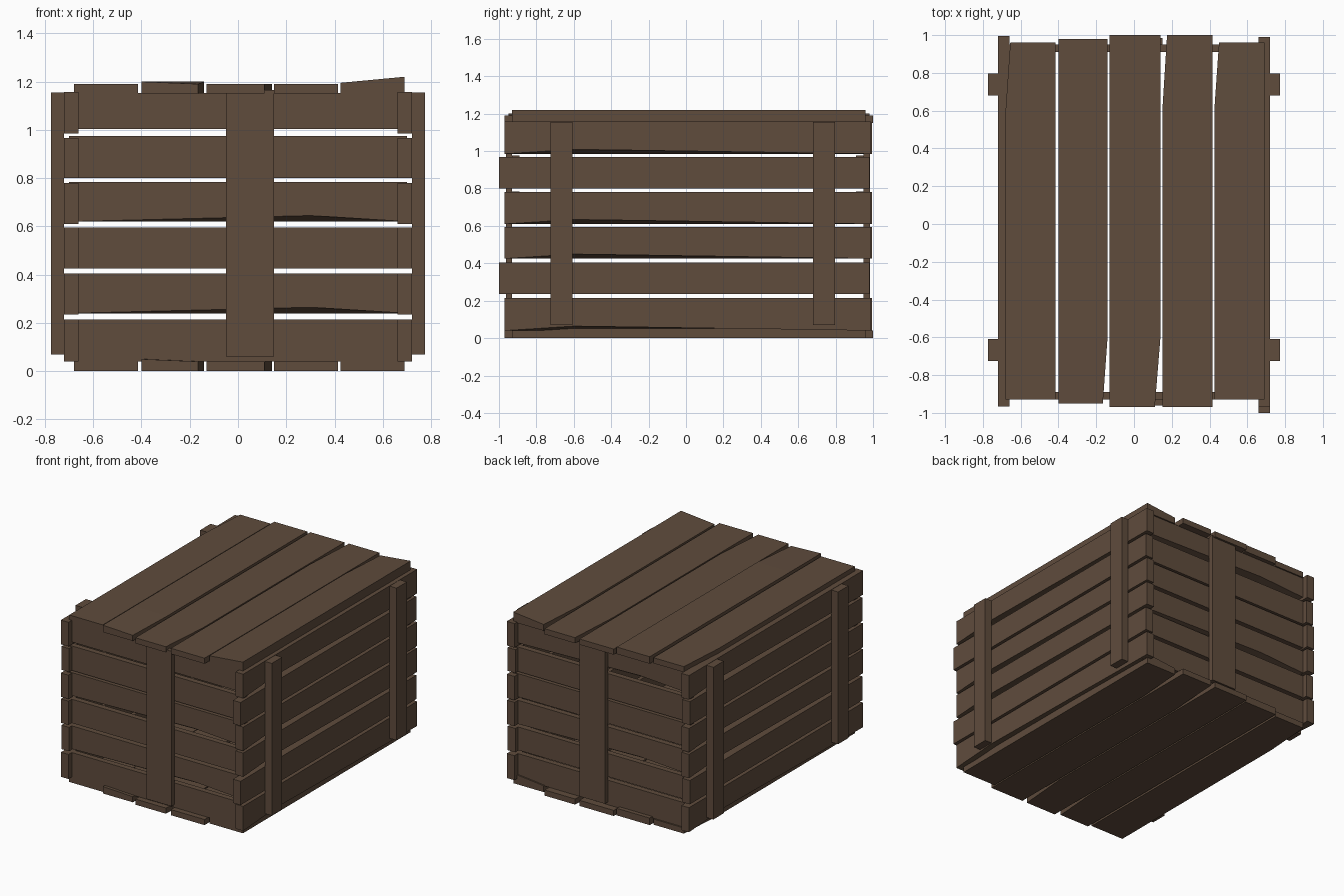
import bpy
from mathutils import Vector

cube = bpy.data.objects.get("Cube")
if cube:
    bpy.data.objects.remove(cube, do_unlink=True)

wood = bpy.data.materials.new("brown_wood")
wood.use_nodes = True
wood.diffuse_color = (0.115, 0.072, 0.046, 1)
wood.node_tree.nodes["Principled BSDF"].inputs["Base Color"].default_value = wood.diffuse_color


def plank(name, x, y, z, axis=2, bend=None, nudges=()):
    """Board along an axis with an optional cross cut at bend.
    Each nudge is (test on a corner's position, offset)."""
    ranges = [x, y, z]
    a, b = [i for i in range(3) if i != axis]
    lo, hi = ranges[axis]
    stations = [lo, hi] if bend is None else [lo, bend, hi]
    verts, faces = [], []
    for s in stations:
        for i, j in ((0, 0), (1, 0), (1, 1), (0, 1)):
            p = Vector((0, 0, 0))
            p[axis], p[a], p[b] = s, ranges[a][i], ranges[b][j]
            verts.append(p)
    for k in range(len(stations) - 1):
        for i in range(4):
            j = (i + 1) % 4
            faces.append((4 * k + i, 4 * k + j, 4 * k + 4 + j, 4 * k + 4 + i))
    end = len(verts) - 4
    faces += [(3, 2, 1, 0), (end, end + 1, end + 2, end + 3)]
    moved = [p.copy() for p in verts]
    for test, offset in nudges:
        for p, q in zip(verts, moved):
            if test(p):
                q += Vector(offset)
    if axis == 1:  # keep the winding outward
        faces = [f[::-1] for f in faces]
    mesh = bpy.data.meshes.new(name)
    mesh.from_pydata(moved, [], faces)
    mesh.materials.append(wood)
    obj = bpy.data.objects.new(name, mesh)
    bpy.context.collection.objects.link(obj)
    return obj


# Lid and floor: five long boards, each worn at one corner
# (x range, y range, thickness, cut, worn corner x side, y side, shift)
boards = [
    ((-0.68, -0.415), (-0.93, 0.96), 0.04, 0.6, -1, 1, 0.025),
    ((-0.40, -0.14), (-0.95, 0.98), 0.05, -0.6, 1, -1, -0.025),
    ((-0.13, 0.14), (-0.97, 1.0), 0.04, -0.6, 1, -1, -0.03),
    ((0.15, 0.415), (-0.97, 1.0), 0.04, 0.6, -1, 1, 0.025),
    ((0.425, 0.69), (-0.93, 0.96), 0.045, 0.6, -1, 1, 0.025),
]
for layer, base in (("floor", 0.0), ("lid", 1.15)):
    for n, (x, y, thick, cut, sx, sy, shift) in enumerate(boards):
        ex, ey = x[sx > 0], y[sy > 0]
        near = lambda p, q: abs(p - q) < 1e-4
        nudges = [(lambda p: near(p.x, ex) and near(p.y, ey), (shift, 0, 0))]
        if n == 1:  # worn front corner dips
            nudges.append((lambda p: p.z > base + 0.01 and near(p.x, ex) and near(p.y, ey),
                           (0, 0, -0.01)))
        if n == 4:  # outer edge is lifted
            nudges.append((lambda p: p.z > base + 0.01 and near(p.x, x[1]), (0, 0, 0.025)))
        plank(f"{layer}_board_{n + 1}", x, y, (base, base + thick), 1, cut, nudges)

# Side slats, some with a chipped outer lower edge
side_rows = [(0.04, 0.215), (0.235, 0.405), (0.425, 0.595),
             (0.61, 0.78), (0.80, 0.967), (0.985, 1.157)]
for side, s in (("left", 1), ("right", -1)):
    for n, z in enumerate(side_rows):
        shifted = n in (1, 4)
        if s > 0:
            y = (-1.0, 0.98) if shifted else (-0.97, 0.99)
        else:
            y = (-0.96, 0.985) if shifted else (-0.967, 0.995)
        bend = -0.6 * s
        chip = lambda p: abs(p.y - bend) < 1e-4 and p.z < z[0] + 0.01 and abs(p.x) > 0.7
        plank(f"{side}_slat_{n + 1}", sorted((0.66 * s, 0.72 * s)), y, z, 1, bend,
              [] if shifted else [(chip, (0, 0, 0.024))])

# End slats, fitted between the side slats
end_rows = [(0.04, 0.215), (0.24, 0.405), (0.425, 0.595),
            (0.62, 0.785), (0.80, 0.975), (1.003, 1.152)]
for end, s, y, chipped in (("front", -1, (-0.93, -0.89), (1, 3)),
                           ("back", 1, (0.91, 0.95), (2, 5))):
    for n, z in enumerate(end_rows):
        bend = -0.3 * s
        outer = y[s > 0]
        chip = lambda p: (abs(p.x - bend) < 1e-4 and p.z < z[0] + 0.01
                          and abs(p.y - outer) < 1e-4)
        plank(f"{end}_slat_{n + 1}", (-0.70, 0.70), y, z, 0, bend,
              [(chip, (0, 0, 0.025))] if n in chipped else [])

# Upright battens on the ends and sides
plank("front_batten", (-0.05, 0.15), (-0.962, -0.93), (0.06, 1.165))
plank("back_batten", (-0.05, 0.15), (0.95, 0.985), (0.06, 1.165))
for side, s in (("left", 1), ("right", -1)):
    for place, y in (("front", (-0.725, -0.608)), ("back", (0.68, 0.797))):
        plank(f"{side}_{place}_batten", sorted((0.72 * s, 0.774 * s)), y, (0.07, 1.155))
